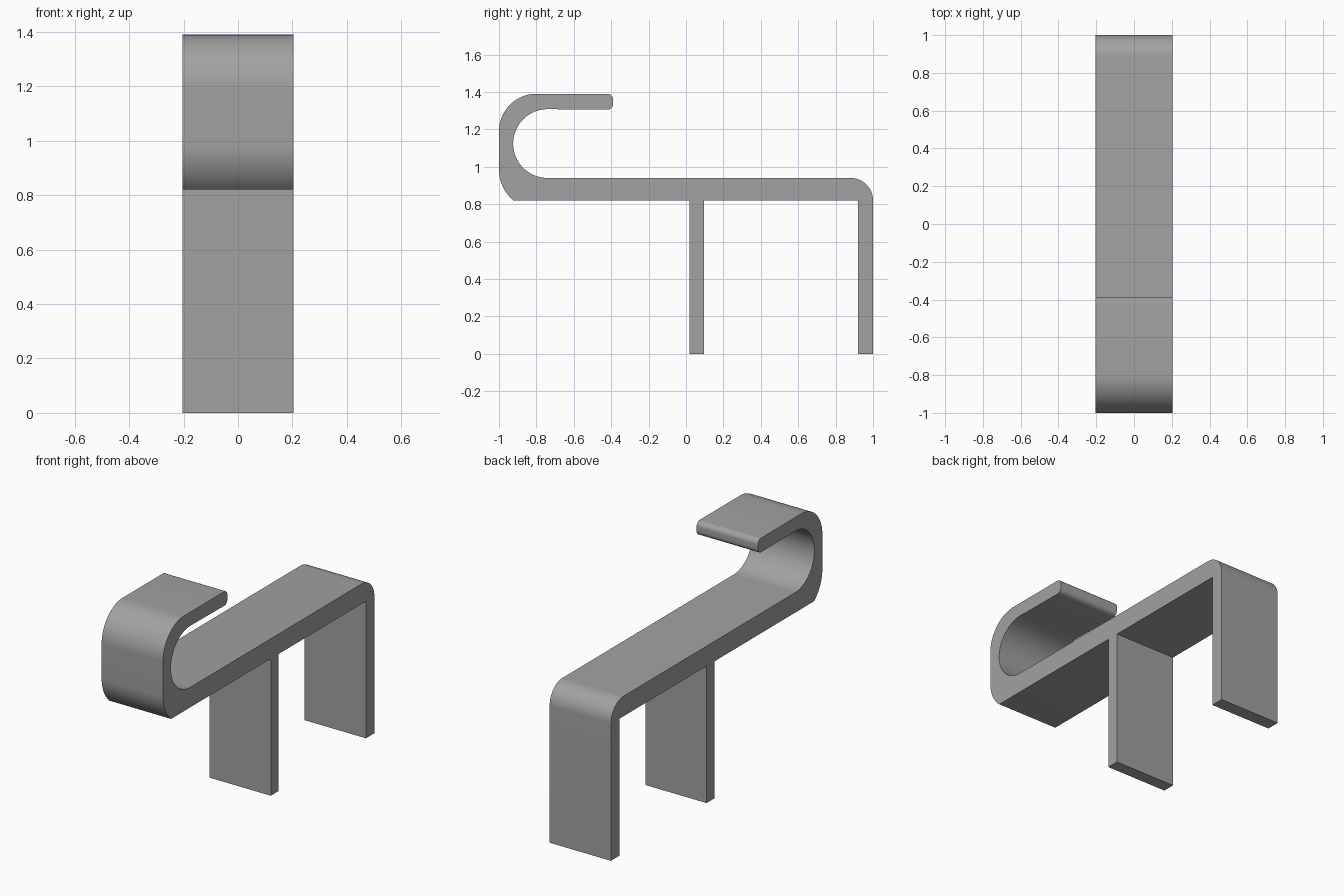
import bpy, bmesh, math

if "Cube" in bpy.data.objects:
    bpy.data.objects.remove(bpy.data.objects["Cube"])

HALF_W = 0.203


def arc(cy, cz, r, a0, a1, n):
    """Points of an arc in the side (y, z) plane, angles in degrees."""
    return [(cy + r * math.cos(math.radians(a0 + (a1 - a0) * i / n)),
             cz + r * math.sin(math.radians(a0 + (a1 - a0) * i / n)))
            for i in range(n + 1)]


# Side outline, running from the rear leg round the hook and back
outline = [(0.92, 0.0), (1.0, 0.0)]
outline += arc(0.88, 0.82, 0.12, 0, 90, 16)          # rounded rear corner
outline += arc(-0.74, 1.124, 0.184, 270, 90, 40)     # inside of the hook
outline += arc(-0.42, 1.335, 0.03, -90, 0, 8)        # rounded hook tip
outline += arc(-0.42, 1.36, 0.03, 0, 90, 8)
outline += arc(-0.8, 1.19, 0.2, 90, 180, 20)         # outside of the hook
outline += arc(-0.785, 0.985, 0.215, 180, 230, 12)
outline += [(-0.92, 0.82), (0.02, 0.82), (0.02, 0.0), (0.095, 0.0),
            (0.095, 0.82), (0.92, 0.82)]             # underside and middle leg

# Extrude the outline across the width
bm = bmesh.new()
face = bm.faces.new([bm.verts.new((-HALF_W, y, z)) for y, z in outline])
ext = bmesh.ops.extrude_face_region(bm, geom=[face])
moved = [v for v in ext["geom"] if isinstance(v, bmesh.types.BMVert)]
bmesh.ops.translate(bm, verts=moved, vec=(2 * HALF_W, 0, 0))
bmesh.ops.remove_doubles(bm, verts=bm.verts, dist=0.0005)
bmesh.ops.recalc_face_normals(bm, faces=bm.faces)
bmesh.ops.triangulate(bm, faces=[f for f in bm.faces if len(f.verts) > 4])
mesh = bpy.data.meshes.new("hook_bracket")
bm.to_mesh(mesh)
bm.free()

bracket = bpy.data.objects.new("hook_bracket", mesh)
bpy.context.collection.objects.link(bracket)
grey = bpy.data.materials.new("mid_grey")
grey.diffuse_color = (0.36, 0.36, 0.36, 1.0)
grey.use_nodes = True
grey.node_tree.nodes["Principled BSDF"].inputs["Base Color"].default_value = grey.diffuse_color
mesh.materials.append(grey)

# Smooth the curves, keep the edges sharp
bpy.context.view_layer.objects.active = bracket
bracket.select_set(True)
bpy.ops.object.shade_smooth_by_angle(angle=math.radians(30))
